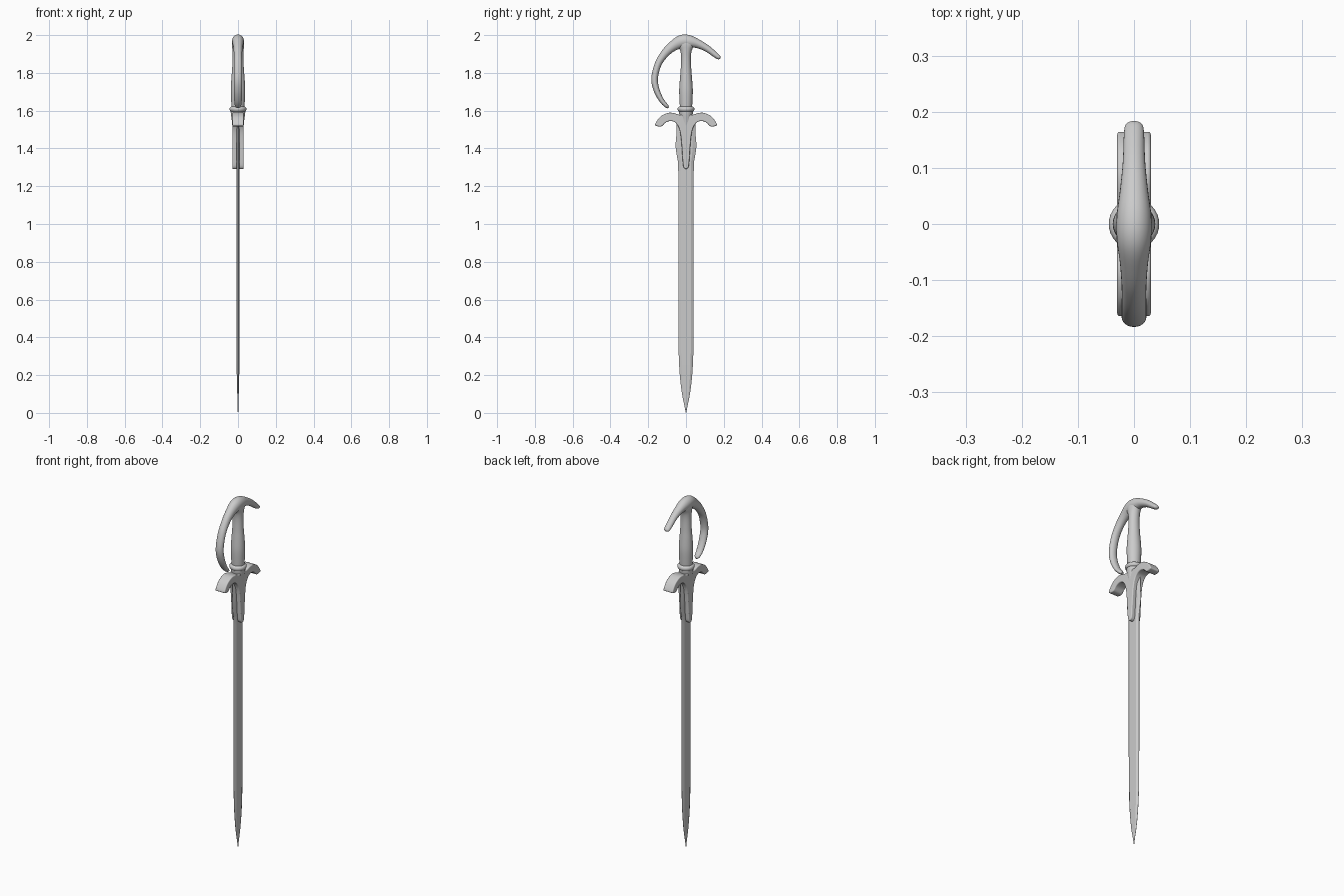
import bpy, bmesh, math
from mathutils import Vector

if "Cube" in bpy.data.objects:
    bpy.data.objects.remove(bpy.data.objects["Cube"])


def spline(pts, n=6, closed=False):
    """Catmull-Rom curve through tuples of any length."""
    out, c = [], len(pts)
    get = lambda i: Vector(pts[i % c] if closed else pts[max(0, min(c - 1, i))])
    for i in range(c if closed else c - 1):
        a, b, d, e = get(i - 1), get(i), get(i + 1), get(i + 2)
        for k in range(n):
            t = k / n
            out.append(0.5 * (2 * b + (d - a) * t + (2 * a - 5 * b + 4 * d - e) * t * t
                              + (3 * b - a - 3 * d + e) * t ** 3))
    if not closed:
        out.append(Vector(pts[-1]))
    return out


def finish(name, bm, angle):
    bmesh.ops.recalc_face_normals(bm, faces=bm.faces)
    me = bpy.data.meshes.new(name)
    bm.to_mesh(me)
    bm.free()
    ob = bpy.data.objects.new(name, me)
    bpy.context.collection.objects.link(ob)
    bpy.ops.object.select_all(action='DESELECT')
    ob.select_set(True)
    bpy.context.view_layer.objects.active = ob
    bpy.ops.object.shade_smooth_by_angle(angle=math.radians(angle))
    return ob


def loft(name, rings, angle=50):
    bm = bmesh.new()
    vs = [[bm.verts.new(p) for p in r] for r in rings]
    n = len(vs[0])
    for a, b in zip(vs, vs[1:]):
        for i in range(n):
            j = (i + 1) % n
            bm.faces.new((a[i], a[j], b[j], b[i]))
    bm.faces.new(vs[0])
    bm.faces.new(vs[-1])
    return finish(name, bm, angle)


def upright(name, sections):
    """Stack of ellipses: z, x radius, y radius."""
    A = [math.tau * i / 32 for i in range(32)]
    loft(name, [[(rx * math.cos(a), ry * math.sin(a), z) for a in A]
                for z, rx, ry in spline(sections, 4)])


def sweep(name, stations):
    """Elliptical tube in the YZ plane: (y, z, x radius, in-plane radius)."""
    S = [tuple(s) for s in spline([Vector(s) for s in stations], 7)]
    rings = []
    for i, (y, z, rx, rp) in enumerate(S):
        p, q = S[max(0, i - 1)], S[min(len(S) - 1, i + 1)]
        t = Vector((q[0] - p[0], q[1] - p[1])).normalized()
        rings.append([(rx * math.cos(a), y - t.y * rp * math.sin(a), z + t.x * rp * math.sin(a))
                      for a in (math.tau * k / 24 for k in range(24))])
    loft(name, rings)


# Blade: flat centre with bevelled edges, flaring into the ricasso
widths = [(0, .001), (.04, .009), (.1, .021), (.18, .031), (.27, .037), (.4, .04), (.8, .041),
          (1.28, .041), (1.34, .045), (1.41, .055), (1.47, .051), (1.55, .05)]
rings = []
for z, w in spline(widths, 3):
    t = .008 * min(1, .15 + z / .3)
    f = w * .65
    rings.append([(t, -f, z), (t, f, z), (.0005, w, z), (-.0005, w, z),
                  (-t, f, z), (-t, -f, z), (-.0005, -w, z), (.0005, -w, z)])
loft("blade", rings, 12)

# Crossguard with drooping arms and central langet, extruded across x
half = [(.034, 1.578), (.068, 1.588), (.1, 1.587), (.138, 1.566), (.163, 1.53), (.157, 1.519),
        (.13, 1.517), (.108, 1.537), (.08, 1.545), (.052, 1.533), (.033, 1.495), (.024, 1.43),
        (.018, 1.34), (.013, 1.302)]
outline = half + [(0, 1.291)] + [(-y, z) for y, z in reversed(half)] + [(0, 1.582)]
bm = bmesh.new()
face = bm.faces.new([bm.verts.new((-.03, y, z)) for y, z in spline(outline, 4, True)])
new = bmesh.ops.extrude_face_region(bm, geom=[face])["geom"]
bmesh.ops.translate(bm, vec=(.06, 0, 0), verts=[v for v in new if isinstance(v, bmesh.types.BMVert)])
guard = finish("crossguard", bm, 50)
bev = guard.modifiers.new("rounded", 'BEVEL')
bev.width, bev.segments, bev.limit_method = .009, 4, 'ANGLE'
bev.angle_limit = math.radians(60)

# Collar and its tapering neck
upright("collar_neck", [(1.51, .029, .022), (1.55, .033, .03), (1.585, .038, .036), (1.61, .039, .038)])
upright("collar_ring", [(1.595, .036, .037), (1.599, .042, .042), (1.608, .045, .045),
                        (1.617, .042, .042), (1.622, .034, .034)])

# Swelling grip
upright("grip", [(1.6, .033, .031), (1.65, .036, .034), (1.71, .038, .036), (1.77, .035, .032),
                 (1.82, .031, .028), (1.88, .029, .026), (1.92, .030, .031), (1.95, .031, .046),
                 (1.975, .027, .046), (1.992, .014, .028)])

# Pommel, rear hook and knuckle bow as one flowing sweep
sweep("pommel_hook_and_knuckle_bow", [
    (.181, 1.876, .005, .003), (.176, 1.880, .015, .010), (.16, 1.892, .018, .014),
    (.11, 1.930, .020, .018), (.06, 1.955, .025, .024), (.015, 1.966, .031, .034),
    (-.025, 1.965, .031, .035), (-.07, 1.941, .025, .027), (-.112, 1.902, .022, .022),
    (-.148, 1.845, .022, .018), (-.166, 1.77, .022, .0175), (-.156, 1.71, .022, .016),
    (-.13, 1.656, .020, .013), (-.103, 1.625, .016, .010), (-.092, 1.616, .006, .004)])
